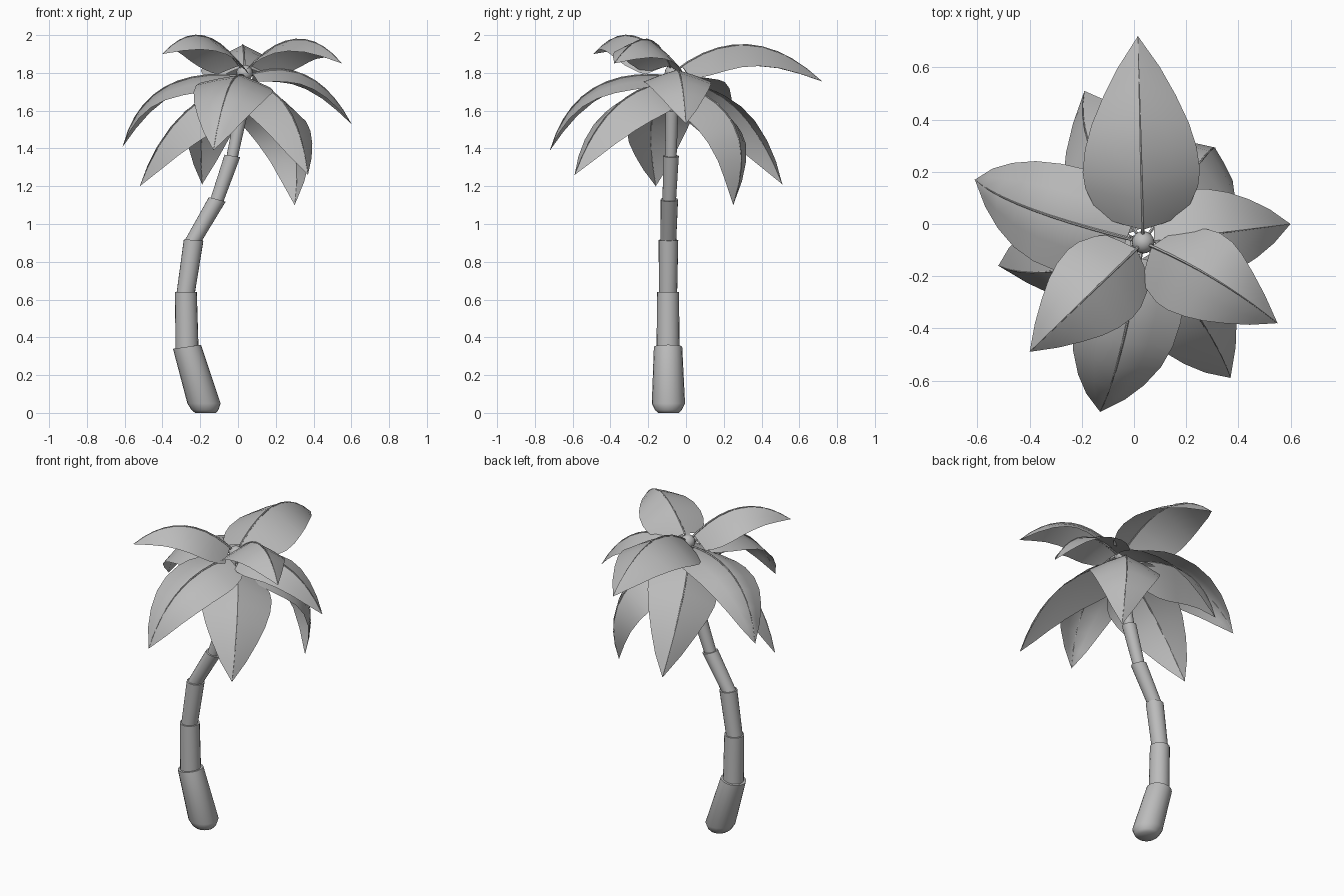
import bpy, bmesh, math
from mathutils import Vector

if "Cube" in bpy.data.objects:
    bpy.data.objects.remove(bpy.data.objects["Cube"])

grey = bpy.data.materials.new("plain grey")
grey.use_nodes = True
grey.diffuse_color = (0.5, 0.5, 0.5, 1)
grey.node_tree.nodes["Principled BSDF"].inputs["Base Color"].default_value = (0.5, 0.5, 0.5, 1)

CROWN = Vector((0.035, -0.07, 1.8))


def finish(name, bm, angle=35):
    """Turn a bmesh into a smooth shaded object."""
    mesh = bpy.data.meshes.new(name)
    bm.to_mesh(mesh)
    bm.free()
    mesh.materials.append(grey)
    obj = bpy.data.objects.new(name, mesh)
    bpy.context.collection.objects.link(obj)
    bpy.ops.object.select_all(action='DESELECT')
    obj.select_set(True)
    bpy.context.view_layer.objects.active = obj
    bpy.ops.object.shade_smooth_by_angle(angle=math.radians(angle))
    return obj


def tube(bm, rings, sides):
    """Skin capped rings of (centre, normal, radius)."""
    loops = []
    for centre, normal, radius in rings:
        turn = Vector((0, 0, 1)).rotation_difference(normal)
        loops.append([bm.verts.new(centre + turn @ Vector((
            radius * math.cos(math.tau * i / sides),
            radius * math.sin(math.tau * i / sides), 0))) for i in range(sides)])
    for a, b in zip(loops, loops[1:]):
        for i in range(sides):
            j = (i + 1) % sides
            bm.faces.new((a[i], a[j], b[j], b[i]))
    bm.faces.new(loops[0][::-1])
    bm.faces.new(loops[-1])


# Trunk joints: x, y, z, then radius at the lower and at the upper end
joints = [
    (-0.18, -0.093, 0.05), (-0.27, -0.095, 0.35), (-0.276, -0.095, 0.64),
    (-0.235, -0.093, 0.915), (-0.11, -0.088, 1.13), (-0.03, -0.08, 1.36),
    (0.02, -0.075, 1.6), (0.035, -0.07, 1.79)]
radii = [(0.088, 0.075), (0.061, 0.058), (0.048, 0.052), (0.041, 0.046),
         (0.035, 0.042), (0.03, 0.034), (0.025, 0.027)]
for n, (low, high) in enumerate(radii):
    a, b = Vector(joints[n]), Vector(joints[n + 1])
    up = ((b - a).normalized() + Vector((0, 0, 1))).normalized()
    rings = [(a - (b - a).normalized() * 0.02, up, low), (b, up, high)]
    if n == 0:  # rounded foot
        flat = Vector((0, 0, 1))
        rings = [(Vector((-0.172, -0.093, 0)), flat, 0.055),
                 (Vector((-0.175, -0.093, 0.015)), flat, 0.071),
                 (a, flat, low), (b, up, high)]
    bm = bmesh.new()
    tube(bm, rings, 20)
    finish(f"trunk_segment_{n + 1}", bm, 50)

# Bud in the middle of the crown
bm = bmesh.new()
bmesh.ops.create_uvsphere(bm, u_segments=16, v_segments=10, radius=0.043)
bmesh.ops.translate(bm, verts=bm.verts, vec=CROWN)
finish("crown_bud", bm)

# Blade outline: position along the rib, share of the full half width
outline = [(0.06, 0.66), (0.1, 0.8), (0.2, 0.96), (0.3, 1), (0.45, 0.95),
           (0.6, 0.83), (0.75, 0.62), (0.88, 0.36), (1, 0)]


def leaf(name, tip, base_z, bend_r, bend_z, half_width, droop=0.5, roll=0):
    """Roof-shaped blade on an arched rib; roll in degrees leans it to its left."""
    base = Vector((CROWN.x, CROWN.y, base_z))
    tip = Vector(tip)
    span = Vector((tip.x - base.x, tip.y - base.y, 0))
    out = span.normalized()
    level = Vector((-out.y, out.x, 0))
    lean = math.radians(roll)
    rise = bend_z - base_z - (tip.z - base_z) * bend_r / span.length
    bend = Vector((base.x, base.y, bend_z)) + out * bend_r + level * rise * math.sin(lean)

    def rib(t):
        point = base * (1 - t) ** 2 + bend * 2 * t * (1 - t) + tip * t * t
        tangent = ((bend - base) * (1 - t) + (tip - bend) * t).normalized()
        return point, tangent

    bm = bmesh.new()
    rows = []
    for t, share in outline:
        point, tangent = rib(t)
        if share == 0:
            rows.append([bm.verts.new(point)] * 5)
            continue
        upward = tangent.cross(level).normalized()
        side = level * math.cos(lean) - upward * math.sin(lean)
        normal = tangent.cross(side).normalized()
        row = []
        for u in (-1, -0.5, 0, 0.5, 1):
            sag = droop * (0.8 * abs(u) + 0.2 * u * u)
            row.append(bm.verts.new(point + (side * u * 0.9 - normal * sag) * half_width * share))
        rows.append(row)
    for a, b in zip(rows, rows[1:]):
        for i in range(4):
            corners = list(dict.fromkeys((a[i], b[i], b[i + 1], a[i + 1])))
            bm.faces.new(corners)
    finish(name + "_blade", bm)

    bm = bmesh.new()
    tube(bm, [(*rib(i / 10), 0.007 - 0.0006 * i) for i in range(11)], 6)
    finish(name + "_rib", bm)


# Top tier
leaf("top_back_leaf", (0.015, 0.72, 1.755), 1.8, 0.4, 2.12, 0.25)
leaf("top_left_leaf", (0.55, -0.38, 1.85), 1.8, 0.3, 2.13, 0.2, 0.5, 8)
leaf("top_right_leaf", (-0.4, -0.49, 1.9), 1.8, 0.3, 2.14, 0.2)

# Middle tier
leaf("middle_left_leaf", (0.6, 0, 1.53), 1.78, 0.36, 1.92, 0.2, 0.32)
leaf("middle_right_leaf", (-0.61, 0.17, 1.41), 1.78, 0.54, 1.85, 0.23, 0.27, 10)
leaf("middle_front_leaf", (-0.13, -0.72, 1.39), 1.78, 0.52, 1.85, 0.23, 0.27, 6)

# Low tier
leaf("low_front_leaf", (0.37, -0.59, 1.26), 1.75, 0.44, 1.74, 0.235, 0.43, 8)
leaf("low_back_left_leaf", (0.3, 0.25, 1.1), 1.75, 0.59, 1.62, 0.23, 0.43, 4)
leaf("low_right_leaf", (-0.52, -0.16, 1.2), 1.75, 0.4, 1.68, 0.235, 0.43, 20)
leaf("low_back_leaf", (-0.19, 0.51, 1.21), 1.75, 0.44, 1.76, 0.235, 0.43, 18)
